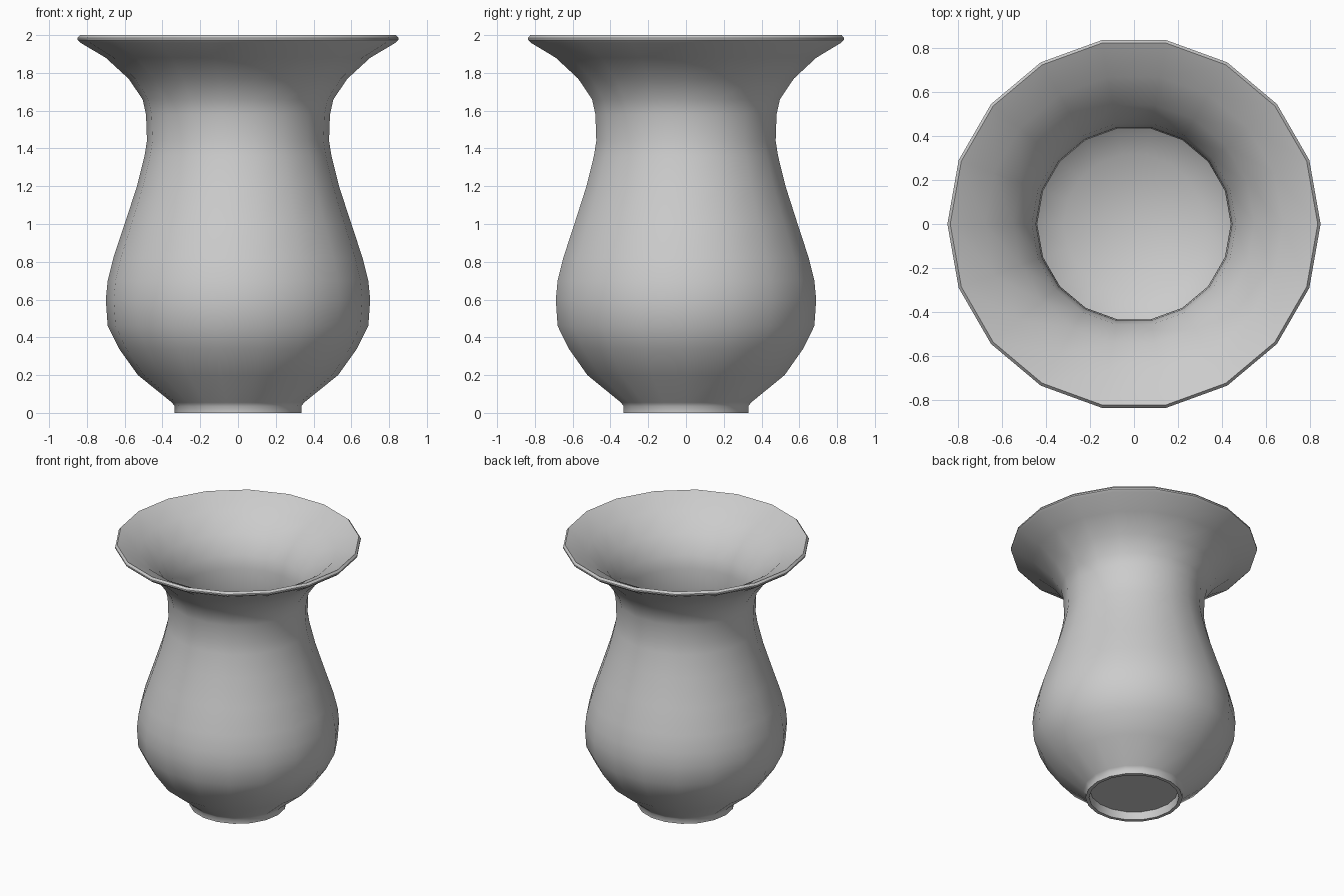
import bpy, bmesh, math

cube = bpy.data.objects.get("Cube")
if cube:
    bpy.data.objects.remove(cube, do_unlink=True)

SIDES = 18

clay = bpy.data.materials.new("plain_grey")
clay.use_nodes = True
GREY = (0.6, 0.6, 0.6, 1)
clay.diffuse_color = GREY
clay.node_tree.nodes["Principled BSDF"].inputs["Base Color"].default_value = GREY

# Profile sections as (radius, height)
foot = [(0, 0.06), (0.305, 0.06), (0.31, 0), (0.335, 0), (0.335, 0.035), (0.35, 0.055)]
outer = [(0.53, 0.2), (0.63, 0.34), (0.69, 0.46), (0.7, 0.6), (0.69, 0.7),
         (0.66, 0.82), (0.6, 1.0), (0.535, 1.2), (0.495, 1.36), (0.482, 1.44),
         (0.487, 1.58), (0.505, 1.66), (0.58, 1.77), (0.7, 1.88)]
rim = [(0.835, 1.96), (0.85, 1.975), (0.85, 1.985), (0.837, 2.0)]
inner = [(0.68, 1.92), (0.55, 1.8), (0.465, 1.675), (0.447, 1.58), (0.441, 1.44),
         (0.455, 1.35), (0.495, 1.19), (0.56, 0.99), (0.62, 0.81), (0.65, 0.7),
         (0.66, 0.6), (0.65, 0.48), (0.6, 0.37), (0.5, 0.23), (0.32, 0.09), (0, 0.08)]


def lathe(name, profile, material):
    """Spin a profile about the z axis into a smooth-shaded object."""
    bm = bmesh.new()
    verts = [bm.verts.new((r, 0, z)) for r, z in profile]
    edges = [bm.edges.new(pair) for pair in zip(verts, verts[1:])]
    bmesh.ops.spin(bm, geom=verts + edges, cent=(0, 0, 0), axis=(0, 0, 1),
                   angle=math.tau, steps=SIDES, use_merge=True)
    bmesh.ops.remove_doubles(bm, verts=bm.verts, dist=0.0005)
    bmesh.ops.recalc_face_normals(bm, faces=bm.faces)
    mesh = bpy.data.meshes.new(name)
    bm.to_mesh(mesh)
    bm.free()
    mesh.materials.append(material)
    obj = bpy.data.objects.new(name, mesh)
    bpy.context.collection.objects.link(obj)
    bpy.ops.object.select_all(action="DESELECT")
    obj.select_set(True)
    bpy.context.view_layer.objects.active = obj
    bpy.ops.object.shade_smooth_by_angle(angle=math.radians(40))
    return obj


# Hollow vase with a recessed foot and flared rim
lathe("vase", foot + outer + rim + inner, clay)
